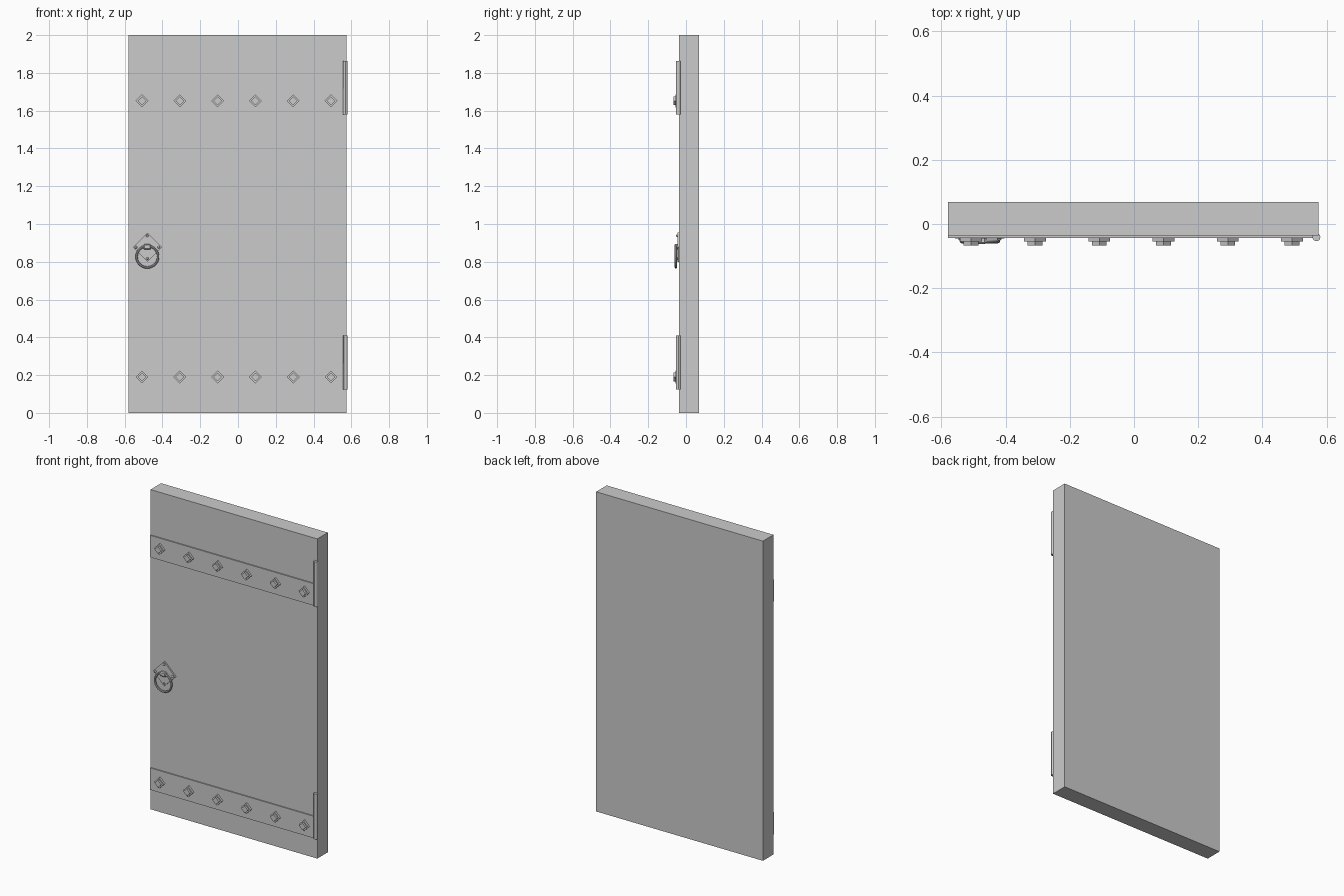
import bpy, math

if "Cube" in bpy.data.objects:
    bpy.data.objects.remove(bpy.data.objects["Cube"])


def box(name, x0, x1, y0, y1, z0, z1):
    bpy.ops.mesh.primitive_cube_add(size=1, location=((x0 + x1) / 2, (y0 + y1) / 2, (z0 + z1) / 2))
    o = bpy.context.object
    o.name = name
    o.scale = (x1 - x0, y1 - y0, z1 - z0)
    bpy.ops.object.transform_apply(location=False, rotation=False, scale=True)
    return o


def diamond(name, x, z, half_diag, y0, y1):
    s = half_diag / math.sqrt(2)
    o = box(name, x - s, x + s, y0, y1, z - s, z + s)
    o.rotation_euler.y = math.radians(45)
    return o


# Door slab
box("door_slab", -0.58, 0.574, -0.036, 0.068, 0, 2)

# Iron straps, each with a hinge barrel and six stepped diamond studs
for level, z0, z1, hinge_top, stud_z in (("lower", 0.125, 0.262, 0.41, 0.19),
                                         ("upper", 1.58, 1.717, 1.862, 1.652)):
    box(level + "_strap", -0.58, 0.565, -0.043, -0.03, z0, z1)
    bpy.ops.mesh.primitive_cylinder_add(vertices=12, radius=0.0125, depth=hinge_top - z0,
                                        location=(0.568, -0.041, (z0 + hinge_top) / 2))
    bpy.context.object.name = level + "_hinge_barrel"
    bpy.ops.object.shade_smooth_by_angle()
    for i in range(6):
        x = -0.508 + 0.2 * i
        diamond(level + "_stud_base", x, stud_z, 0.034, -0.055, -0.04)
        diamond(level + "_stud_cap", x, stud_z, 0.023, -0.067, -0.05)

# Handle back plate with corner rivets
HX, HZ = -0.48, 0.877
diamond("handle_plate", HX, HZ, 0.077, -0.045, -0.034)
for dx, dz in ((1, 0), (-1, 0), (0, 1), (0, -1)):
    bpy.ops.mesh.primitive_uv_sphere_add(segments=10, ring_count=6, radius=0.007,
                                         location=(HX + dx * 0.06, -0.046, HZ + dz * 0.06))
    bpy.context.object.name = "plate_rivet"
    bpy.ops.object.shade_smooth_by_angle()

# Ring holder and pull ring
holder = box("ring_holder", HX - 0.02, HX + 0.02, -0.062, -0.04, 0.865, 0.893)
bev = holder.modifiers.new("bevel", 'BEVEL')
bev.width = 0.005
bev.segments = 1
bpy.ops.mesh.primitive_torus_add(major_segments=32, minor_segments=8, major_radius=0.057,
                                 minor_radius=0.006, location=(HX, -0.054, 0.827),
                                 rotation=(math.radians(90), 0, 0))
bpy.context.object.name = "pull_ring"
bpy.ops.object.shade_smooth_by_angle()
